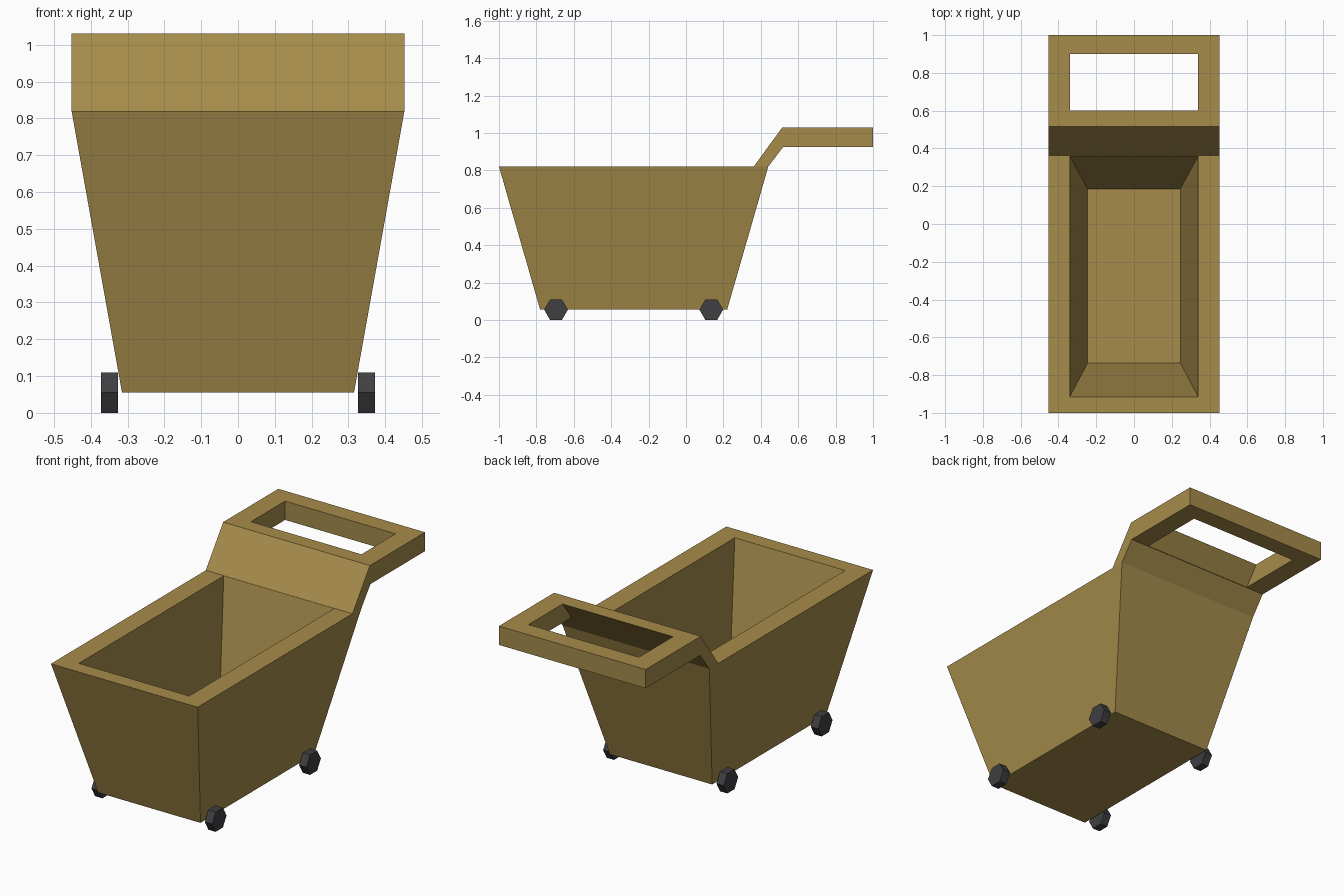
import bpy, bmesh
from math import pi

if "Cube" in bpy.data.objects:
    bpy.data.objects.remove(bpy.data.objects["Cube"])


def material(name, rgb):
    m = bpy.data.materials.new(name)
    m.diffuse_color = (*rgb, 1)
    m.use_nodes = True
    m.node_tree.nodes["Principled BSDF"].inputs["Base Color"].default_value = m.diffuse_color
    return m


wood = material("wood", (0.38, 0.26, 0.07))
rubber = material("rubber", (0.05, 0.05, 0.055))


def tapered_prism(name, profile, sides=None):
    """Side profile of (y, z, half width) spanned symmetrically across x."""
    bm = bmesh.new()
    left, right = [[bm.verts.new((s * w, y, z)) for y, z, w in profile] for s in (-1, 1)]
    n = len(profile)
    for i in range(n):
        j = (i + 1) % n
        bm.faces.new((left[i], left[j], right[j], right[i]))
    for idx in sides or [range(n)]:
        for row in (left, right):
            bm.faces.new([row[i] for i in idx])
    bmesh.ops.recalc_face_normals(bm, faces=bm.faces)
    mesh = bpy.data.meshes.new(name)
    bm.to_mesh(mesh)
    bm.free()
    obj = bpy.data.objects.new(name, mesh)
    bpy.context.collection.objects.link(obj)
    return obj


# Basket and push handle share one side outline
W, B = 0.452, 0.315
basket = tapered_prism("basket_with_handle", [
    (-1, 0.82, W), (0.362, 0.82, W), (0.515, 1.03, W), (1, 1.03, W),
    (1, 0.925, W), (0.52, 0.925, W), (0.44, 0.82, W),
    (0.22, 0.055, B), (-0.78, 0.055, B)],
    sides=[(0, 1, 6, 7, 8), (1, 2, 3, 4, 5, 6)])
basket.data.materials.append(wood)

# Tapered basket hollow, and the grip hole that follows the handle slope
hollow = tapered_prism("hollow_cutter", [
    (-0.735, 0.12, 0.245), (0.185, 0.12, 0.245), (0.375, 0.88, 0.348), (-0.93, 0.88, 0.348)])
grip_hole = tapered_prism("grip_hole_cutter", [
    (0.622, 1.06, 0.34), (0.523, 0.925, 0.34), (0.523, 0.88, 0.34),
    (0.9, 0.88, 0.34), (0.9, 1.06, 0.34)])
for cutter in (hollow, grip_hole):
    cutter.data.materials.append(wood)
    cutter.hide_render = True
    cutter.hide_set(True)
    mod = basket.modifiers.new(cutter.name, "BOOLEAN")
    mod.operation = "DIFFERENCE"
    mod.solver = "EXACT"
    mod.object = cutter

# Four hexagonal wheels
for side, x in (("left", -0.349), ("right", 0.349)):
    for end, y in (("front", -0.695), ("back", 0.135)):
        bpy.ops.mesh.primitive_cylinder_add(vertices=6, radius=0.0635, depth=0.045,
                                            location=(x, y, 0.055), rotation=(0, pi / 2, 0))
        wheel = bpy.context.object
        wheel.name = f"{end}_{side}_wheel"
        wheel.data.materials.append(rubber)
